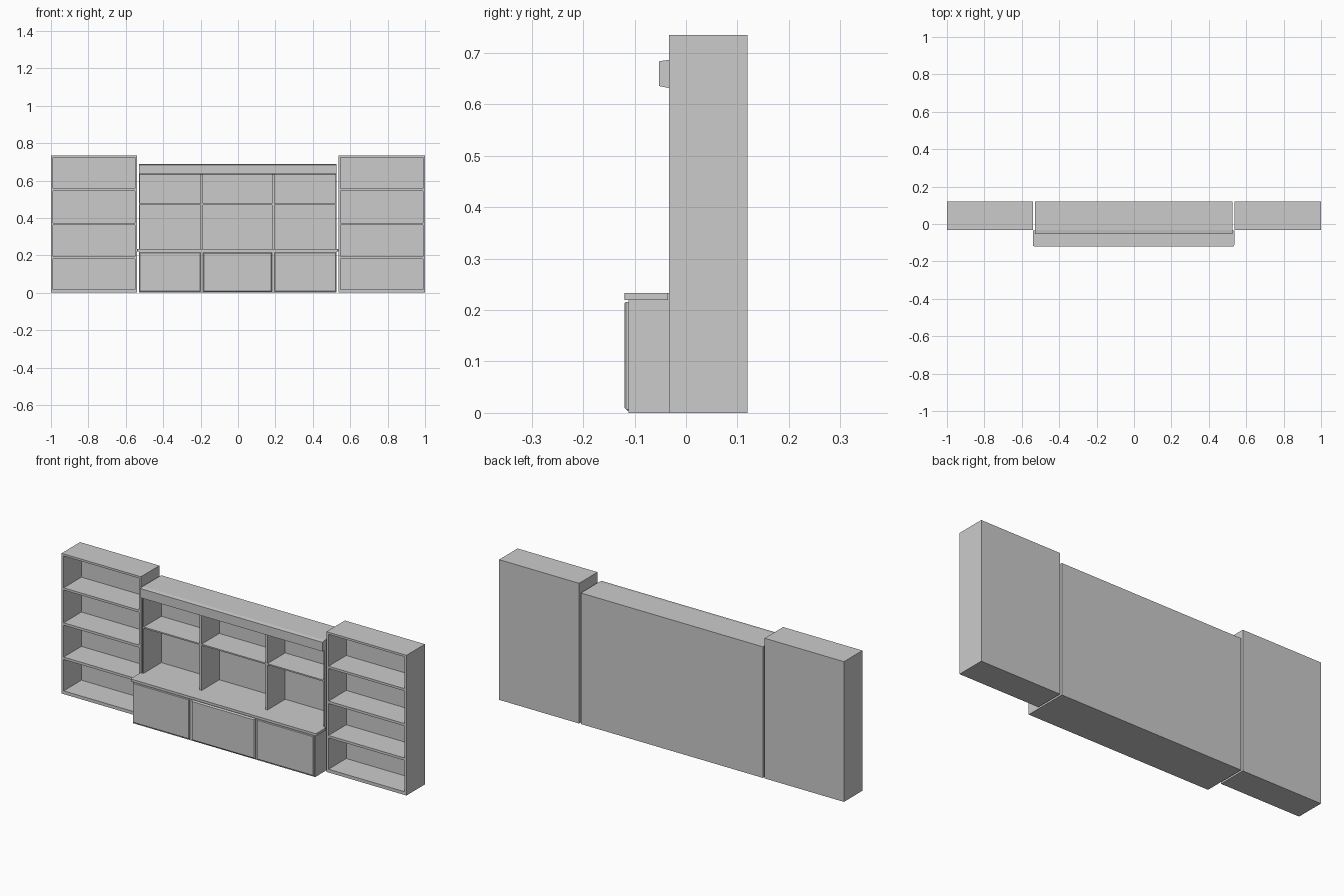
import bpy, bmesh, math
from mathutils import Vector

if "Cube" in bpy.data.objects:
    bpy.data.objects.remove(bpy.data.objects["Cube"])

FRONT, BACK = -0.033, 0.12      # front and back planes of the shelving
L, R = -0.53, 0.526             # ends of the centre unit


def prism(name, pts, offset):
    """Extrude a closed 3D outline along an offset vector."""
    bm = bmesh.new()
    face = bm.faces.new([bm.verts.new(p) for p in pts])
    new = bmesh.ops.extrude_face_region(bm, geom=[face])["geom"]
    verts = [v for v in new if isinstance(v, bmesh.types.BMVert)]
    bmesh.ops.translate(bm, verts=verts, vec=Vector(offset))
    bmesh.ops.recalc_face_normals(bm, faces=bm.faces)
    mesh = bpy.data.meshes.new(name)
    bm.to_mesh(mesh)
    bm.free()
    ob = bpy.data.objects.new(name, mesh)
    bpy.context.collection.objects.link(ob)
    return ob


def box(name, x0, x1, y0, y1, z0, z1):
    return prism(name, [(x0, y0, z0), (x1, y0, z0), (x1, y1, z0), (x0, y1, z0)],
                 (0, 0, z1 - z0))


def door(name, x0, x1, z0, z1, chamfer):
    """Door slab with a chamfered front edge."""
    ob = box(name, x0, x1, -0.12, -0.112, z0, z1)
    bm = bmesh.new()
    bm.from_mesh(ob.data)
    edges = [e for e in bm.edges if all(v.co.y < -0.119 for v in e.verts)]
    bmesh.ops.bevel(bm, geom=edges, offset=chamfer, segments=1, affect='EDGES')
    bm.to_mesh(ob.data)
    bm.free()


# Two side bookcases
for side, x0, x1 in (("left", -1.0, -0.54), ("right", 0.536, 1.0)):
    n = side + "_bookcase_"
    a, b = x0 + 0.012, x1 - 0.012
    box(n + "outer_side", x0, a, FRONT, BACK, 0, 0.735)
    box(n + "inner_side", b, x1, FRONT, BACK, 0, 0.735)
    box(n + "back", a, b, BACK - 0.006, BACK, 0, 0.735)
    boards = [(0, 0.017), (0.181, 0.194), (0.361, 0.374), (0.545, 0.557), (0.724, 0.735)]
    for i, (z0, z1) in enumerate(boards):
        box(f"{n}shelf_{i}", a, b, FRONT, BACK - 0.006, z0, z1)

# Lower cabinet with three doors
box("cabinet_body", L, R, -0.112, BACK, 0, 0.22)
door("left_door", -0.527, -0.2, 0.007, 0.216, 0.003)
door("middle_door", -0.188, 0.182, 0.004, 0.216, 0.006)
door("right_door", 0.195, 0.523, 0.007, 0.216, 0.003)

# Countertop with rounded front corners, and its run into the bays
r, cl, cr = 0.008, -0.54, 0.536
outline = [(cr, -0.035, 0.22), (cl, -0.035, 0.22)]
for cx, start in ((cl + r, math.pi), (cr - r, 1.5 * math.pi)):
    for k in range(6):
        t = start + k * math.pi / 10
        outline.append((cx + r * math.cos(t), -0.12 + r + r * math.sin(t), 0.22))
prism("countertop", outline, (0, 0, 0.013))
box("bay_floor", L, R, -0.035, BACK, 0.22, 0.233)

# Upper centre shelving
box("upper_left_side", L, L + 0.006, FRONT, BACK, 0.233, 0.687)
box("upper_right_side", R - 0.006, R, FRONT, BACK, 0.233, 0.687)
box("upper_top", L + 0.006, R - 0.006, FRONT, BACK, 0.634, 0.687)
box("upper_back", L + 0.006, R - 0.006, BACK - 0.006, BACK, 0.233, 0.634)
edges = [L + 0.006, -0.2, -0.188, 0.182, 0.194, R - 0.006]
for i in (1, 3):
    box(f"divider_{i // 2}", edges[i], edges[i + 1], FRONT, BACK - 0.006, 0.233, 0.634)
for i in (0, 2, 4):
    box(f"upper_shelf_{i // 2}", edges[i], edges[i + 1], FRONT, BACK - 0.006, 0.469, 0.476)

# Tapered cornice
prism("cornice", [(L, FRONT, 0.687), (L, -0.053, 0.684), (L, -0.053, 0.636), (L, FRONT, 0.632)],
      (R - L, 0, 0))
